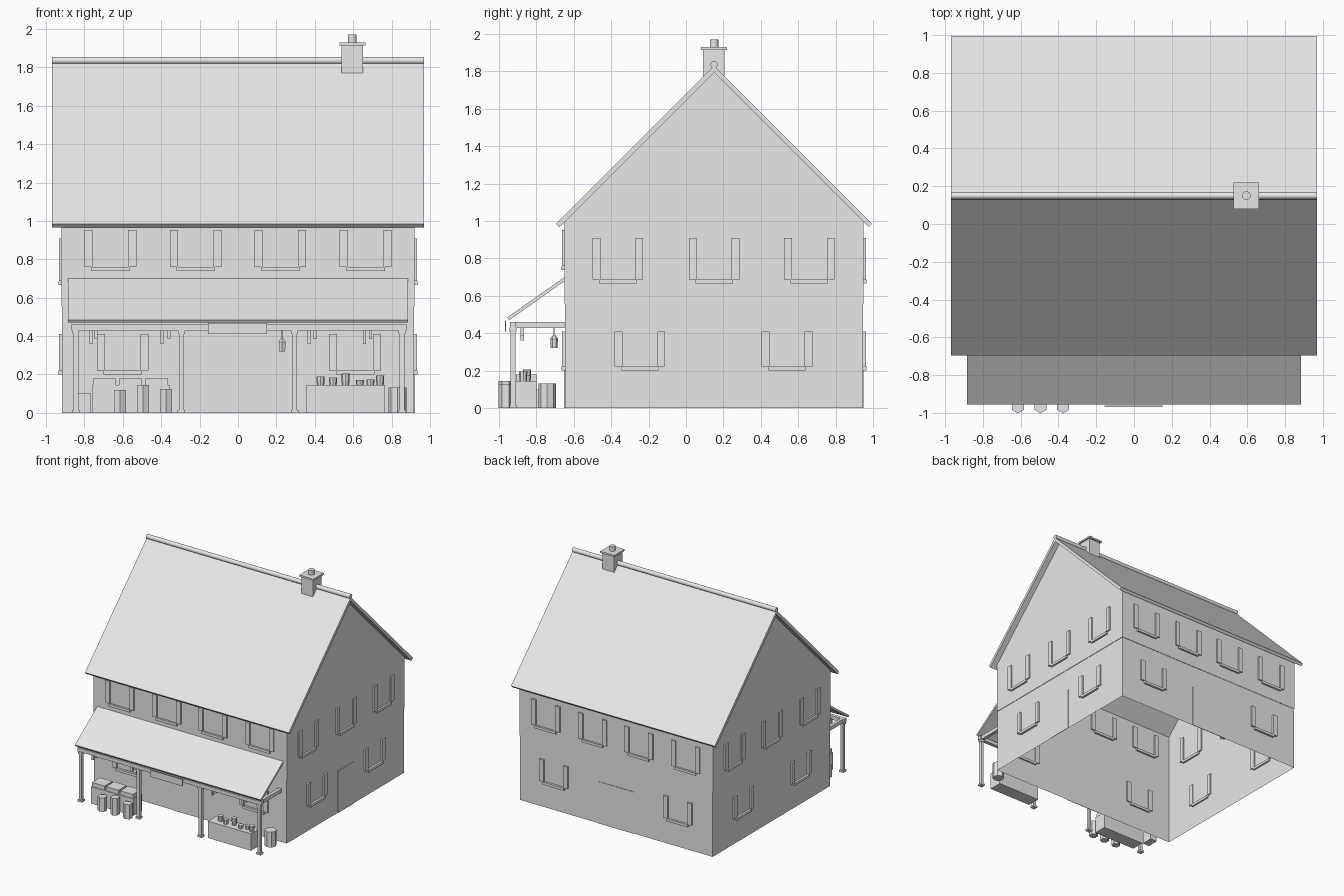
import bpy, bmesh, math
from mathutils import Matrix

if "Cube" in bpy.data.objects:
    bpy.data.objects.remove(bpy.data.objects["Cube"])

grey = bpy.data.materials.new("plain_grey")
grey.diffuse_color = (0.8, 0.8, 0.8, 1)
grey.use_nodes = True
grey.node_tree.nodes["Principled BSDF"].inputs["Base Color"].default_value = grey.diffuse_color


def finish(name, bm):
    bmesh.ops.recalc_face_normals(bm, faces=bm.faces)
    me = bpy.data.meshes.new(name)
    bm.to_mesh(me)
    bm.free()
    me.materials.append(grey)
    ob = bpy.data.objects.new(name, me)
    bpy.context.collection.objects.link(ob)
    return ob


def add_box(bm, x0, x1, y0, y1, z0, z1):
    m = Matrix.Translation(((x0 + x1) / 2, (y0 + y1) / 2, (z0 + z1) / 2))
    bmesh.ops.create_cube(bm, size=1, matrix=m @ Matrix.Diagonal((x1 - x0, y1 - y0, z1 - z0, 1)))


def boxes(name, *items):
    bm = bmesh.new()
    for b in items:
        add_box(bm, *b)
    return finish(name, bm)


def add_tube(bm, x, y, z0, z1, r0, r1=None, n=12):
    bmesh.ops.create_cone(bm, cap_ends=True, segments=n, radius1=r0, radius2=r1 or r0,
                          depth=z1 - z0, matrix=Matrix.Translation((x, y, (z0 + z1) / 2)))


def tubes(name, *items, n=12):
    bm = bmesh.new()
    for t in items:
        add_tube(bm, *t, n=n)
    return finish(name, bm)


def prism(name, yz, x0, x1):
    """Extrude a side profile along x."""
    bm = bmesh.new()
    f = bm.faces.new([bm.verts.new((x0, y, z)) for y, z in yz])
    ext = bmesh.ops.extrude_face_region(bm, geom=[f])
    bmesh.ops.translate(bm, vec=(x1 - x0, 0, 0),
                        verts=[v for v in ext["geom"] if isinstance(v, bmesh.types.BMVert)])
    return finish(name, bm)


def drop_bottom(ob, level):
    """Open the underside of a shell at the given height."""
    bm = bmesh.new()
    bm.from_mesh(ob.data)
    low = [f for f in bm.faces if all(abs(v.co.z - level) < 1e-4 for v in f.verts)]
    bmesh.ops.delete(bm, geom=low, context='FACES')
    bm.to_mesh(ob.data)
    bm.free()


HX, YF, YB, YC = 0.92, -0.65, 0.95, 0.15      # house walls and ridge line
STOREY = 0.555

# Walls: hollow lower storey and gabled upper storey
lower = boxes("lower_walls", (-HX + .003, HX - .003, YF + .003, YB - .003, 0, STOREY))
drop_bottom(lower, 0)
drop_bottom(lower, STOREY)
upper = prism("upper_walls", [(YF, STOREY), (YB, STOREY), (YB, 0.995), (YC, 1.795), (YF, 0.995)], -HX, HX)
drop_bottom(upper, STOREY)

# Main roof slab and rounded ridge
prism("roof", [(-.695, .985), (YC, 1.83), (.995, .985), (.977, .967), (YC, 1.794), (-.677, .967)], -.97, .97)
bm = bmesh.new()
bmesh.ops.create_cone(bm, cap_ends=True, segments=16, radius1=.019, radius2=.019, depth=1.94,
                      matrix=Matrix.Translation((0, YC, 1.836)) @ Matrix.Rotation(math.pi / 2, 4, 'Y'))
ridge = finish("ridge_cap", bm)

# Chimney
boxes("chimney", (.54, .65, .09, .205, 1.72, 1.917), (.528, .663, .08, .22, 1.915, 1.93))
flue = tubes("chimney_pot", (.595, .15, 1.93, 1.97, .023), n=16)


# Window shutters and sills on all four walls
def wall_box(bm, side, a0, a1, z0, z1, depth):
    if side in "fb":
        y = YF if side == "f" else YB
        add_box(bm, a0, a1, y - depth, y + depth, z0, z1)
    else:
        x = HX if side == "r" else -HX
        add_box(bm, x - depth, x + depth, a0, a1, z0, z1)


def windows(name, side, centres, z, top):
    bm = bmesh.new()
    for c in centres:
        for s in (-1, 1):
            wall_box(bm, side, c + s * .114 - .021, c + s * .114 + .021, z + .022, top, .012)
        wall_box(bm, side, c - .1, c + .1, z, z + .022, .016)
    finish(name, bm)


row = (-.665, -.22, .22, .665)
windows("front_upper_windows", "f", row, .738, .953)
windows("back_upper_windows", "b", row, .665, .908)
windows("front_lower_windows", "f", (-.6, .61), .2, .41)
windows("back_lower_windows", "b", (-.59, .59), .2, .41)
for side, label in (("r", "right"), ("l", "left")):
    windows(label + "_upper_windows", side, (-.364, .15, .66), .665, .908)
    windows(label + "_lower_windows", side, (-.246, .54), .2, .41)

# Doors as thin plates
bm = bmesh.new()
for side, a, b in (("f", -.17, .17), ("b", -.17, .17), ("r", .04, .26)):
    wall_box(bm, side, a, b, 0, .36, .002)
finish("doors", bm)

# Porch canopy, beams, posts
prism("canopy", [(-.65, .70), (-.955, .485), (-.945, .47), (-.65, .678)], -.885, .885)
posts_x = (-.845, -.295, .295, .855)
beams = [(-.87, .88, -.94, -.91, .428, .46)]
beams += [(x - .014, x + .014, -.94, YF, .428, .46) for x in (posts_x[0], posts_x[3])]
boxes("porch_beams", *beams)
parts = []
for x in posts_x:
    parts += [(x - .013, x + .013, -.938, -.912, 0, .43),
              (x - .02, x + .02, -.945, -.905, 0, .016),
              (x - .018, x + .018, -.943, -.907, .41, .43)]
boxes("porch_posts", *parts)

# Hanging sign and lantern
boxes("sign", (-.155, .15, -.968, -.962, .41, .468))
tubes("lantern", (.23, -.705, .32, .37, .018, .02), (.23, -.705, .37, .39, .022, .006),
      (.23, -.705, .39, .46, .003), n=6)

# Goods hanging under the canopy
hung = [(x - .008, x + .008, -.885, -.865, .36 + .025 * (i % 2), .45)
        for i, x in enumerate((-.765, -.74, -.395, -.36, .37, .4, .66, .69))]
hung += [(-.77, -.34, -.88, -.87, .44, .45), (.35, .72, -.88, -.87, .44, .45)]
boxes("hanging_goods", *hung)

# Left stall with trays and a side crate
boxes("left_stall", (-.76, -.355, -.915, -.8, 0, .145),
      *[(x, x + .12, -.91, -.8, .145, .18) for x in (-.755, -.62, -.485)])
boxes("side_crate", (-.83, -.765, -.8, -.7, 0, .1))

# Right counter with pots
boxes("right_counter", (.355, .765, -.915, -.8, 0, .145))
pots = ((.43, .19), (.495, .185), (.56, .205), (.635, .172), (.69, .175), (.74, .195))
tubes("counter_pots", *[(x, -.85 - .02 * (i % 2), .145, z, .019, .022) for i, (x, z) in enumerate(pots)], n=8)

# Six-sided barrels in front and one by the right post
tubes("front_barrels", (-.615, -.965, 0, .12, .037), (-.495, -.965, 0, .145, .037),
      (-.375, -.965, 0, .125, .037), n=6)
tubes("side_barrel", (.83, -.742, 0, .132, .047), n=8)

# Smooth shading on the round parts, keeping edges sharp
for ob in (ridge, flue):
    ob.select_set(True)
bpy.context.view_layer.objects.active = ridge
bpy.ops.object.shade_smooth_by_angle(angle=math.radians(35))
